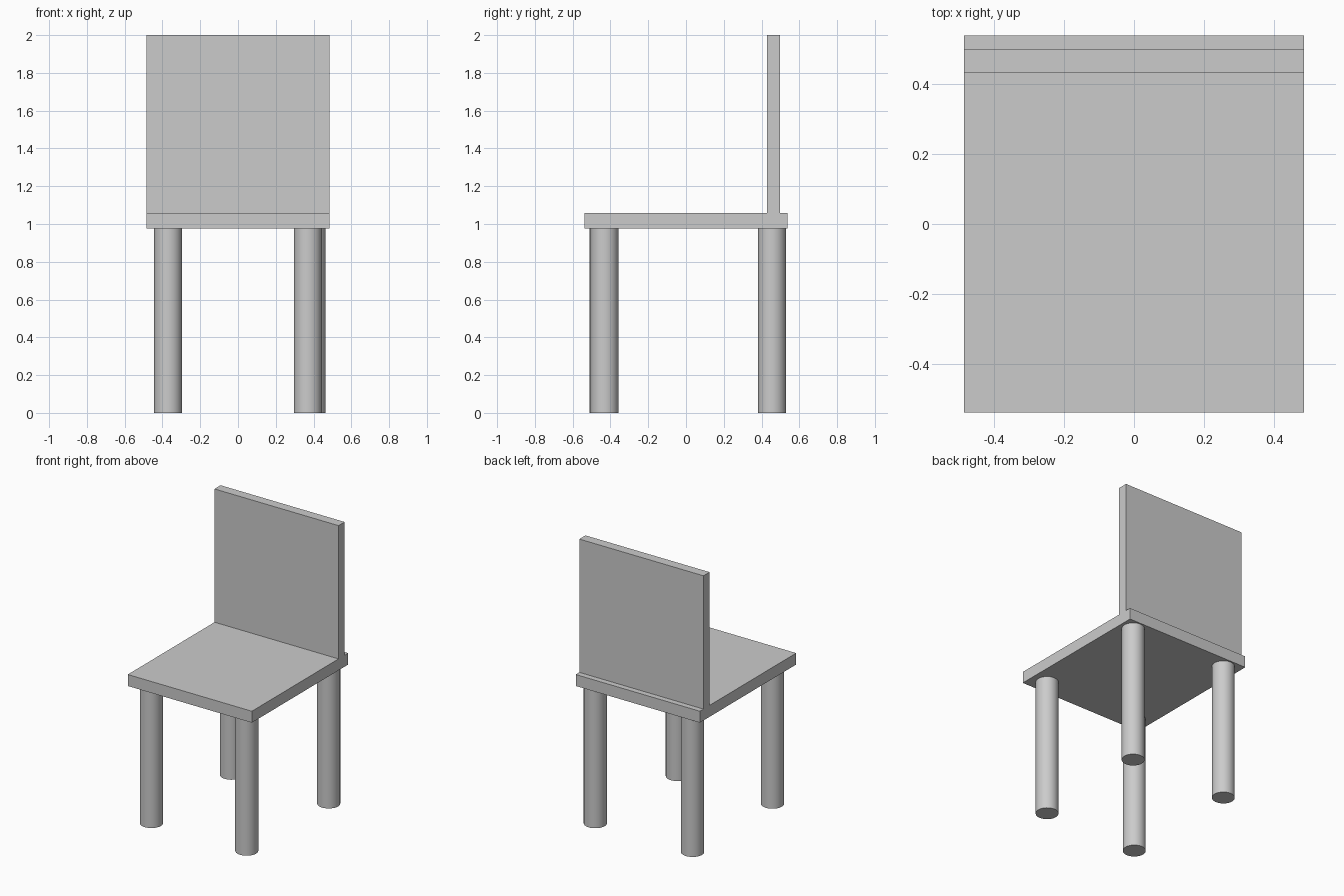
import bpy
import math

if "Cube" in bpy.data.objects:
    bpy.data.objects.remove(bpy.data.objects["Cube"])


def box(name, lo, hi):
    center = [(a + b) / 2 for a, b in zip(lo, hi)]
    bpy.ops.mesh.primitive_cube_add(size=1, location=center)
    ob = bpy.context.object
    ob.name = name
    ob.scale = [b - a for a, b in zip(lo, hi)]
    bpy.ops.object.transform_apply(location=False, rotation=False, scale=True)
    return ob


HALF_W, HALF_D = 0.485, 0.538
SEAT_BOTTOM, SEAT_TOP = 0.977, 1.058
LEG_RADIUS = 0.074

# Seat slab and upright backrest
box("seat", (-HALF_W, -HALF_D, SEAT_BOTTOM), (HALF_W, HALF_D, SEAT_TOP))
box("backrest", (-HALF_W, 0.43, SEAT_TOP), (HALF_W, 0.498, 2.0))

# Round legs, placed slightly unevenly
legs = {
    "front_left_leg": (-0.37, -0.438),
    "front_right_leg": (0.37, -0.431),
    "back_left_leg": (-0.37, 0.455),
    "back_right_leg": (0.39, 0.456),
}
for name, (x, y) in legs.items():
    bpy.ops.mesh.primitive_cylinder_add(
        vertices=32, radius=LEG_RADIUS, depth=SEAT_BOTTOM,
        location=(x, y, SEAT_BOTTOM / 2))
    bpy.context.object.name = name
    bpy.ops.object.shade_smooth_by_angle(angle=math.radians(30))
